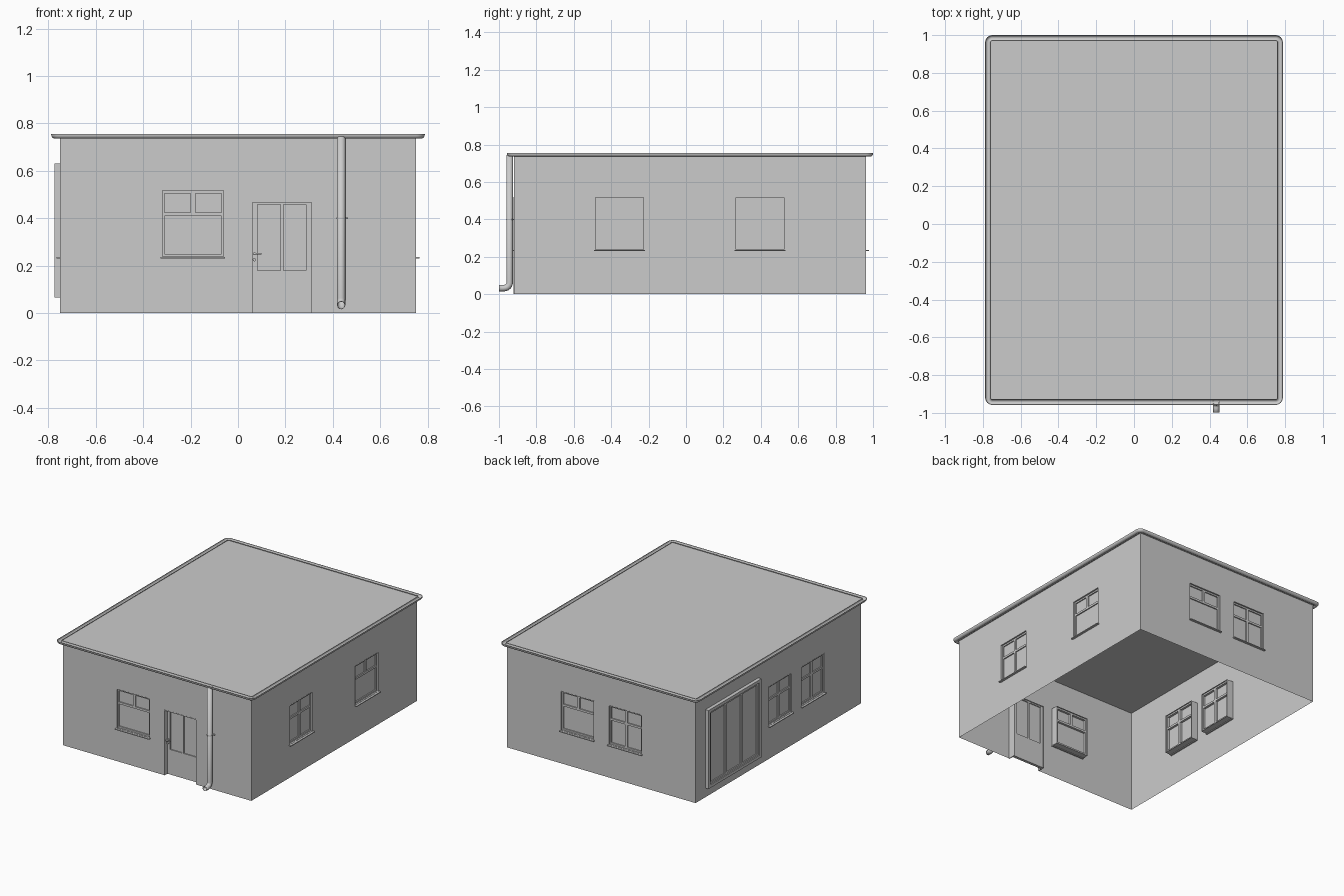
import bpy, bmesh, math
from mathutils import Matrix

if "Cube" in bpy.data.objects:
    bpy.data.objects.remove(bpy.data.objects["Cube"])

HX, Y0, Y1, H = 0.75, -0.92, 0.962, 0.745
# wall frames: local x along wall, local y inward, z up
SIDES = {
    "front": Matrix.Translation((0, Y0, 0)),
    "right": Matrix.Translation((HX, 0, 0)) @ Matrix.Rotation(math.pi / 2, 4, 'Z'),
    "back": Matrix.Translation((0, Y1, 0)) @ Matrix.Rotation(math.pi, 4, 'Z'),
    "left": Matrix.Translation((-HX, 0, 0)) @ Matrix.Rotation(-math.pi / 2, 4, 'Z'),
}


def finish(name, bm, matrix=Matrix(), thick=0):
    me = bpy.data.meshes.new(name)
    bm.to_mesh(me)
    bm.free()
    ob = bpy.data.objects.new(name, me)
    bpy.context.collection.objects.link(ob)
    ob.matrix_world = matrix
    if thick:
        mod = ob.modifiers.new("thickness", 'SOLIDIFY')
        mod.thickness = thick
        mod.offset = -1
    return ob


def panel(name, side, rect, holes=(), depth=0, thick=0):
    """Flat upright panel with rectangular holes; rect = (u0, u1, z0, z1)."""
    us = sorted({round(v, 5) for r in (rect, *holes) for v in r[:2]})
    zs = sorted({round(v, 5) for r in (rect, *holes) for v in r[2:]})
    bm = bmesh.new()
    g = [[bm.verts.new((u, depth, z)) for z in zs] for u in us]
    for i in range(len(us) - 1):
        for j in range(len(zs) - 1):
            cu, cz = (us[i] + us[i + 1]) / 2, (zs[j] + zs[j + 1]) / 2
            if not any(h[0] < cu < h[1] and h[2] < cz < h[3] for h in holes):
                bm.faces.new((g[i][j], g[i + 1][j], g[i + 1][j + 1], g[i][j + 1]))
    bmesh.ops.delete(bm, geom=[v for v in bm.verts if not v.link_faces], context='VERTS')
    return finish(name, bm, SIDES[side], thick)


def box(name, side, u0, u1, d0, d1, z0, z1):
    return panel(name, side, (u0, u1, z0, z1), depth=d0, thick=d1 - d0)


def cylinder(name, side, loc, r, depth, rot=(1, 0, 0)):
    bm = bmesh.new()
    bmesh.ops.create_cone(bm, cap_ends=True, segments=16, radius1=r, radius2=r, depth=depth)
    m = SIDES[side] @ Matrix.Translation(loc) @ Matrix.Rotation(math.pi / 2, 4, rot)
    return finish(name, bm, m)


def window(side, n, u, double):
    name = f"{side}_window_{n}"
    a, b, z0, z1 = u - 0.133, u + 0.133, 0.235, 0.52
    panel(name + "_casing", side, (a, b, z0, z1),
          [(a + 0.004, b - 0.004, z0 + 0.004, z1 - 0.004)], -0.001, 0.053)
    panes = [(a + 0.013, u - 0.01, 0.425, 0.505), (u + 0.01, b - 0.013, 0.425, 0.505)]
    if double:
        panes += [(a + 0.013, u - 0.01, 0.25, 0.41), (u + 0.01, b - 0.013, 0.25, 0.41)]
    else:
        panes += [(a + 0.013, b - 0.013, 0.25, 0.41)]
    panel(name + "_frame", side, (a + 0.002, b - 0.002, z0 + 0.002, z1 - 0.002), panes, 0.01, 0.036)
    box(name + "_glass", side, a + 0.005, b - 0.005, 0.018, 0.03, z0 + 0.005, z1 - 0.005)
    box(name + "_sill", side, a - 0.003, b + 0.003, -0.016, 0.01, 0.231, 0.237)


# walls with openings, and the windows in them
windows = {"front": [(-0.19, False)], "back": [(-0.19, False), (0.19, True)],
           "right": [(-0.355, True), (0.395, False)], "left": [(0.0, True), (0.37, True)]}
DOOR = (0.055, 0.315, 0, 0.472)
for side, items in windows.items():
    lo, hi = {"right": (Y0, Y1), "left": (-Y1, -Y0)}.get(side, (-HX, HX))
    holes = [(u - 0.133, u + 0.133, 0.235, 0.52) for u, _ in items]
    if side == "front":
        holes.append(DOOR)
    panel(side + "_wall", side, (lo, hi, 0, H), holes)
    for n, (u, double) in enumerate(items):
        window(side, n + 1, u, double)

# door: casing, leaf with two glass panes, lever and lock
panel("door_casing", "front", DOOR, [(0.061, 0.309, 0, 0.466)], -0.001, 0.055)
panel("door_leaf", "front", (0.06, 0.31, 0, 0.467),
      [(0.083, 0.179, 0.18, 0.457), (0.191, 0.287, 0.18, 0.457)], 0.03, 0.02)
box("door_glass", "front", 0.08, 0.29, 0.037, 0.043, 0.175, 0.46)
cylinder("door_handle_stem", "front", (0.069, 0.02, 0.25), 0.006, 0.03, 'X')
cylinder("door_handle_lever", "front", (0.082, 0.008, 0.25), 0.004, 0.036, 'Y')
cylinder("door_lock", "front", (0.069, 0.026, 0.225), 0.007, 0.012, 'X')

# large three-pane glazed unit fixed on the left wall
pa, pb = -0.85, -0.25
w = (pb - pa - 0.05) / 3
panes = [(pa + 0.025 + i * w + 0.012, pa + 0.025 + (i + 1) * w - 0.012, 0.1, 0.595) for i in range(3)]
panel("patio_outer_frame", "left", (pa, pb, 0.065, 0.63),
      [(pa + 0.022, pb - 0.022, 0.087, 0.608)], -0.025, 0.025)
panel("patio_sashes", "left", (pa + 0.02, pb - 0.02, 0.085, 0.61), panes, -0.018, 0.016)
box("patio_glass", "left", pa + 0.02, pb - 0.02, -0.01, -0.004, 0.09, 0.605)


# roof slab and half-round gutter following rounded corners
def outline(bm, o, z):
    verts = []
    for k, (cx, cy) in enumerate([(HX, Y1), (-HX, Y1), (-HX, Y0), (HX, Y0)]):
        for s in range(7):
            a = math.pi / 2 * (k + s / 6)
            verts.append(bm.verts.new((cx + o * math.cos(a), cy + o * math.sin(a), z)))
    return verts


def sweep(name, profile, cap=False):
    bm = bmesh.new()
    loops = [outline(bm, o, z) for o, z in profile]
    for p, q in zip(loops, loops[1:]):
        for i in range(len(p)):
            j = (i + 1) % len(p)
            bm.faces.new((p[i], p[j], q[j], q[i]))
    if cap:
        bm.faces.new(loops[0])
        bm.faces.new(loops[-1])
    bmesh.ops.recalc_face_normals(bm, faces=bm.faces)
    return finish(name, bm)


sweep("roof_slab", [(0.009, 0.742), (0.009, 0.751)], cap=True)
arc = [(math.pi * (1 + i / 10)) for i in range(11)]
outer = [(0.0225 + 0.0155 * math.cos(a), 0.752 + 0.0165 * math.sin(a)) for a in arc]
inner = [(0.0225 + 0.0135 * math.cos(a), 0.752 + 0.0145 * math.sin(a)) for a in reversed(arc)]
gutter = outer + [(0.038, 0.755), (0.036, 0.755)] + inner + [(0.009, 0.755), (0.007, 0.755), outer[0]]
gut = sweep("gutter", gutter)

# downpipe with outlet elbow at the foot
PX, PY = 0.435, -0.943
path = [(-0.999, 0.033), (-0.972, 0.033)]
path += [(-0.972 + 0.029 * math.sin(a), 0.062 - 0.029 * math.cos(a))
         for a in [math.pi / 2 * i / 6 for i in range(1, 7)]] + [(PY, 0.745)]
cu = bpy.data.curves.new("downpipe", 'CURVE')
cu.dimensions = '3D'
cu.bevel_depth = 0.0175
cu.bevel_resolution = 4
sp = cu.splines.new('POLY')
sp.points.add(len(path) - 1)
for p, (y, z) in zip(sp.points, path):
    p.co = (PX, y, z, 1)
pipe = bpy.data.objects.new("downpipe", cu)
bpy.context.collection.objects.link(pipe)
mod = pipe.modifiers.new("wall", 'SOLIDIFY')
mod.thickness = 0.003

# pipe bracket
bm = bmesh.new()
bmesh.ops.create_cone(bm, cap_ends=True, segments=20, radius1=0.0205, radius2=0.0205, depth=0.006,
                      matrix=Matrix.Translation((PX, PY, 0.4)))
clip = finish("pipe_clip", bm)
box("pipe_bracket", "front", PX - 0.006, PX + 0.028, -0.012, 0.001, 0.397, 0.403)

for ob in bpy.context.scene.objects:
    ob.select_set(ob.name in {"gutter", "pipe_clip"} or ob.name.startswith(("door_handle", "door_lock")))
bpy.context.view_layer.objects.active = gut
bpy.ops.object.shade_smooth_by_angle()
